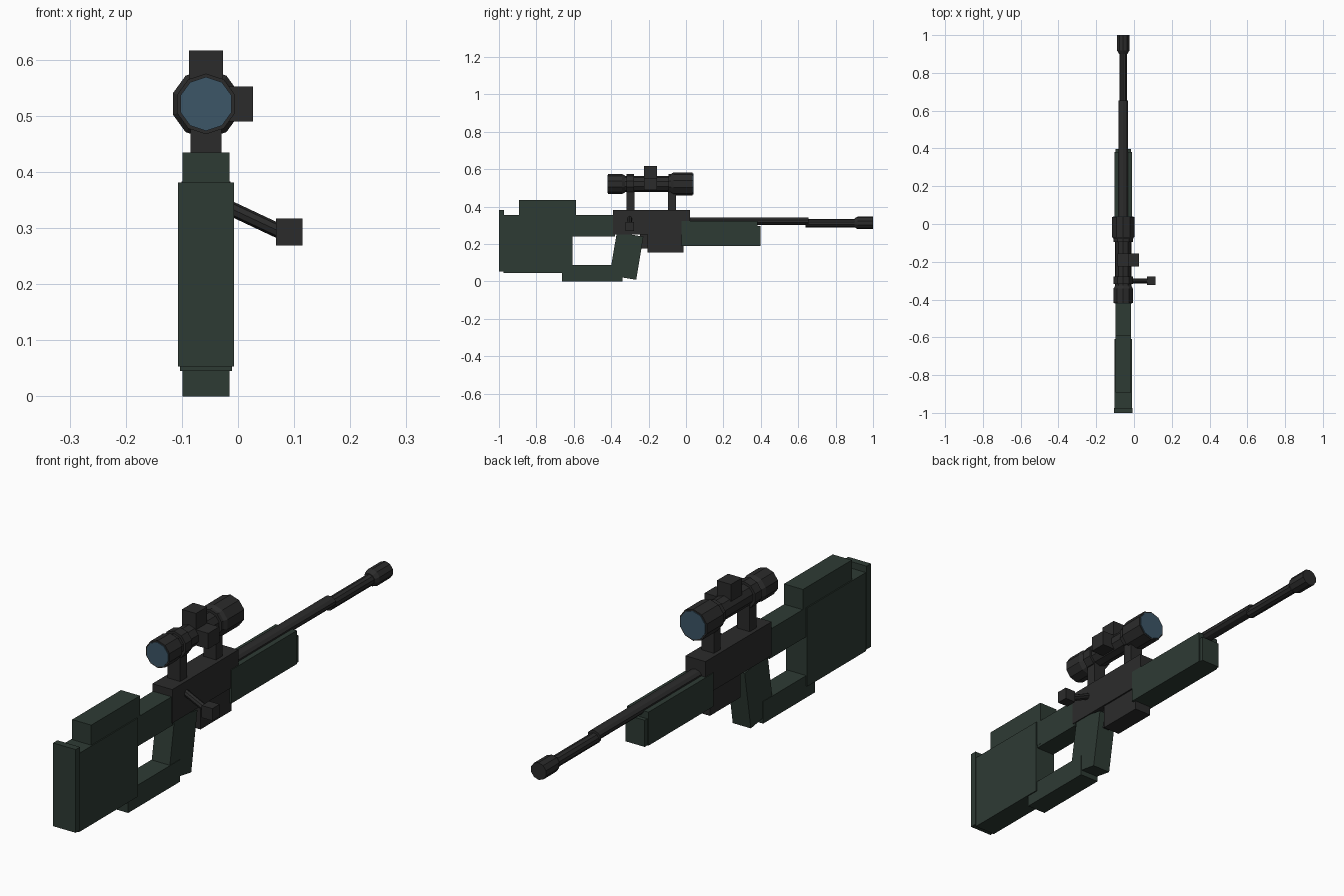
import bpy, bmesh, math
from mathutils import Vector, Matrix

cube = bpy.data.objects.get("Cube")
if cube:
    bpy.data.objects.remove(cube, do_unlink=True)

CX = -0.057      # centre plane of the body
SCOPE_Z = 0.521  # optical axis height
SIDES = 10


def material(name, rgb):
    m = bpy.data.materials.new(name)
    m.use_nodes = True
    col = (*rgb, 1)
    m.diffuse_color = col
    m.node_tree.nodes["Principled BSDF"].inputs["Base Color"].default_value = col
    return m


green = material("dark green", (0.027, 0.043, 0.034))
black = material("gunmetal", (0.024, 0.024, 0.024))
blue = material("lens blue", (0.045, 0.092, 0.135))


def finish(name, bm, mat):
    bmesh.ops.recalc_face_normals(bm, faces=bm.faces)
    me = bpy.data.meshes.new(name)
    bm.to_mesh(me)
    bm.free()
    me.materials.append(mat)
    ob = bpy.data.objects.new(name, me)
    bpy.context.collection.objects.link(ob)
    return ob


def box(name, mat, width, y, z, x=CX, tilt=0):
    """Box from a width and y / z ranges, tilted about x in degrees."""
    bm = bmesh.new()
    bmesh.ops.create_cube(bm, size=1)
    size = Matrix.Diagonal((width, y[1] - y[0], z[1] - z[0], 1))
    place = Matrix.Translation((x, sum(y) / 2, sum(z) / 2))
    bm.transform(place @ Matrix.Rotation(math.radians(tilt), 4, 'X') @ size)
    return finish(name, bm, mat)


def lathe(name, mat, profile, z, flat=1):
    """Faceted turned part along y from (y, radius) pairs."""
    bm = bmesh.new()
    rings = []
    for y, r in profile:
        angles = [2 * math.pi * (i + 0.5) / SIDES for i in range(SIDES)]
        rings.append([bm.verts.new((CX + r * math.cos(a), y, z + flat * r * math.sin(a)))
                      for a in angles])
    for a, b in zip(rings, rings[1:]):
        for i in range(SIDES):
            j = (i + 1) % SIDES
            bm.faces.new((a[i], a[j], b[j], b[i]))
    bm.faces.new(rings[0])
    bm.faces.new(rings[-1])
    return finish(name, bm, mat)


# Stock
box("butt_plate", green, 0.099, (-1, -0.973), (0.053, 0.381))
box("stock_body", green, 0.092, (-0.975, -0.608), (0.045, 0.355))
box("cheek_rest", green, 0.083, (-0.892, -0.588), (0.25, 0.434))
box("stock_upper_bar", green, 0.081, (-0.62, -0.38), (0.239, 0.354))
box("stock_lower_bar", green, 0.083, (-0.662, -0.34), (0, 0.087))
box("grip", green, 0.079, (-0.39, -0.246), (0.019, 0.253), tilt=-9.5)

# Receiver
box("receiver", black, 0.087, (-0.39, 0.022), (0.25, 0.383))
box("magazine", black, 0.075, (-0.206, -0.014), (0.154, 0.26))
box("trigger", black, 0.03, (-0.245, -0.2), (0.176, 0.255))

# Forend
box("forend", green, 0.093, (-0.025, 0.382), (0.19, 0.322))
box("forend_cap", green, 0.083, (0.37, 0.398), (0.19, 0.295))

# Barrel
lathe("barrel_rear", black, [(0, 0.027), (0.655, 0.027)], 0.322, 0.74)
lathe("barrel_front", black, [(0.64, 0.022), (0.93, 0.022)], 0.311)
lathe("muzzle", black, [(0.9, 0.023), (0.918, 0.034), (1, 0.034)], 0.313)

# Bolt handle
bm = bmesh.new()
start, end = Vector((-0.035, -0.301, 0.345)), Vector((0.08, -0.301, 0.291))
bmesh.ops.create_cone(bm, cap_ends=True, segments=8, radius1=0.013, radius2=0.013,
                      depth=(end - start).length)
turn = (end - start).to_track_quat('Z', 'Y').to_matrix().to_4x4()
bm.transform(Matrix.Translation((start + end) / 2) @ turn)
finish("bolt_arm", bm, black)
box("bolt_knob", black, 0.047, (-0.324, -0.278), (0.269, 0.317), x=0.0915)

# Scope
lathe("scope_tube", black, [(-0.35, 0.043), (-0.06, 0.043)], SCOPE_Z)
lathe("scope_eyepiece", black, [(-0.418, 0.054), (-0.342, 0.054), (-0.325, 0.044)], SCOPE_Z)
lathe("scope_objective", black, [(-0.09, 0.046), (-0.068, 0.062), (0.036, 0.062)], SCOPE_Z)
lathe("rear_lens", blue, [(-0.421, 0.048), (-0.415, 0.048)], SCOPE_Z)
lathe("front_lens", blue, [(0.03, 0.056), (0.039, 0.056)], SCOPE_Z)
for label, y in (("rear", -0.297), ("front", -0.074)):
    box(label + "_scope_post", black, 0.055, (y - 0.021, y + 0.021), (0.37, 0.495))
    lathe(label + "_scope_ring", black, [(y - 0.02, 0.053), (y + 0.02, 0.053)], SCOPE_Z)
box("top_turret", black, 0.061, (-0.224, -0.155), (0.52, 0.616))
box("side_turret", black, 0.084, (-0.224, -0.155), (0.49, 0.552), x=-0.015)
